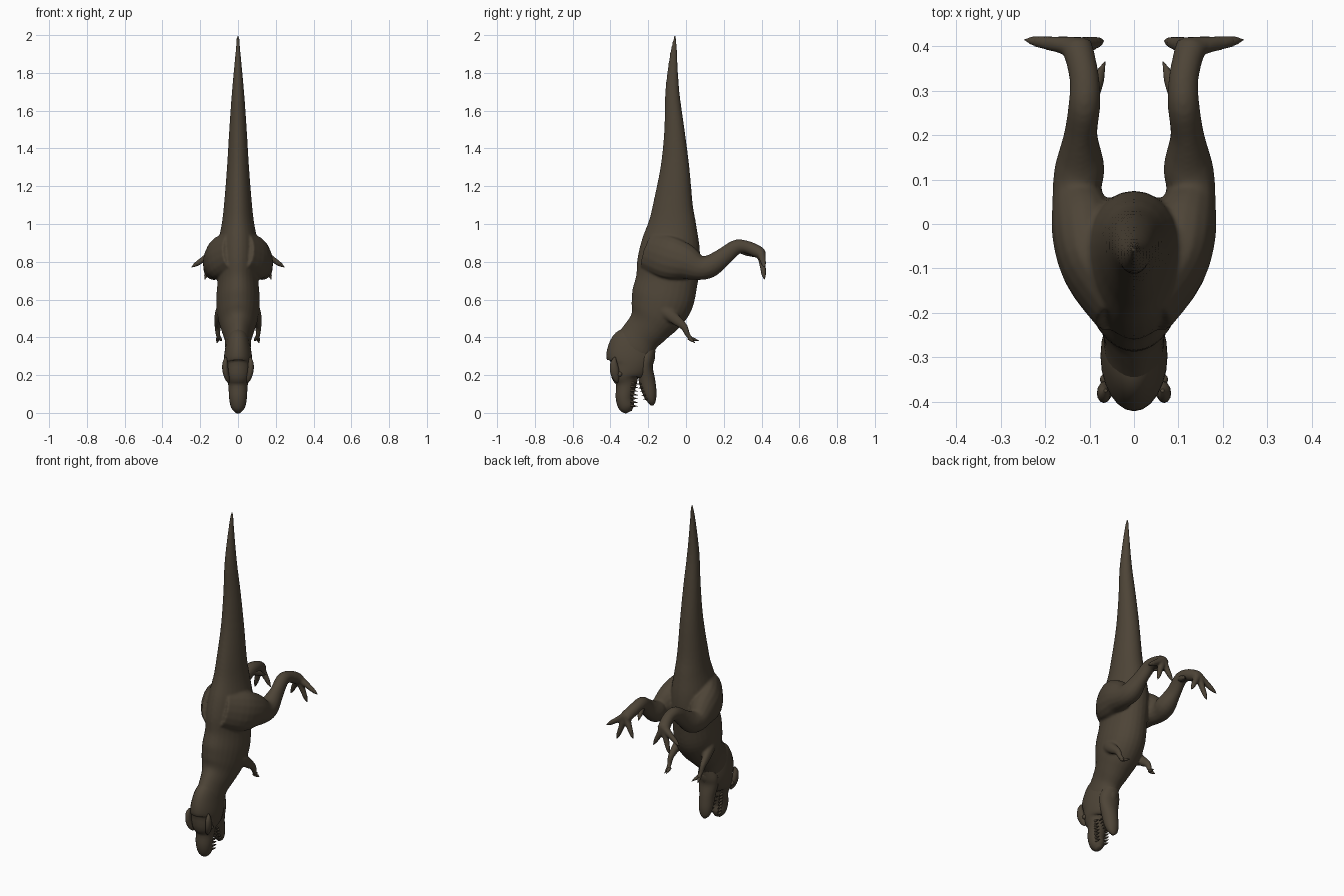
import bpy, bmesh, math
from mathutils import Vector

cube = bpy.data.objects.get("Cube")
if cube:
    bpy.data.objects.remove(cube)

hide = bpy.data.materials.new("dark brown hide")
hide.use_nodes = True
HIDE_COLOUR = (.075, .058, .038, 1)
hide.diffuse_color = HIDE_COLOUR
shader = next(n for n in hide.node_tree.nodes if n.type == 'BSDF_PRINCIPLED')
shader.inputs["Base Color"].default_value = HIDE_COLOUR
shader.inputs["Roughness"].default_value = .8


def spline(rows, steps):
    """Catmull-Rom interpolation of every column in the rows."""
    rows = [Vector(r) for r in rows]
    padded = [rows[0]] + rows + [rows[-1]]
    result = []
    for p, q, r, s in zip(padded, padded[1:], padded[2:], padded[3:]):
        for i in range(steps):
            t = i / steps
            result.append(q + (r - p) * (t / 2)
                          + (p * 2 - q * 5 + r * 4 - s) * (t * t / 2)
                          + (q * 3 - p - r * 3 + s) * (t ** 3 / 2))
    return result + [rows[-1]]


def loft(bm, rows, sides=16, steps=4, egg=0, mirror=1):
    """Skin elliptical rings given as x, y, z, side radius, other radius."""
    path = spline(rows, steps)
    centres = [Vector((r[0] * mirror, r[1], r[2])) for r in path]
    rings = []
    for i, row in enumerate(path):
        ahead = centres[min(i + 1, len(path) - 1)]
        behind = centres[max(i - 1, 0)]
        along = (ahead - behind).normalized()
        side = Vector((1, 0, 0))
        side = (side - along * side.dot(along)).normalized()
        up = along.cross(side)
        ring = []
        for k in range(sides):
            angle = math.tau * k / sides
            u, v = math.cos(angle), math.sin(angle)
            wide = max(row[3], .001) * u * (1 - egg * v)
            ring.append(bm.verts.new(centres[i] + side * wide + up * max(row[4], .001) * v))
        rings.append(ring)
    for a, b in zip(rings, rings[1:]):
        for k in range(sides):
            n = (k + 1) % sides
            bm.faces.new((a[k], a[n], b[n], b[k]))
    bm.faces.new(rings[0])
    bm.faces.new(rings[-1])


def finish(bm, name, angle=60):
    bmesh.ops.recalc_face_normals(bm, faces=bm.faces)
    mesh = bpy.data.meshes.new(name)
    bm.to_mesh(mesh)
    bm.free()
    mesh.materials.append(hide)
    obj = bpy.data.objects.new(name, mesh)
    bpy.context.collection.objects.link(obj)
    bpy.ops.object.select_all(action='DESELECT')
    obj.select_set(True)
    bpy.context.view_layer.objects.active = obj
    bpy.ops.object.shade_smooth_by_angle(angle=math.radians(angle))
    return obj


def column(rows):
    """Rows of height, back edge, belly edge and half width."""
    return [(0, (a + b) / 2, z, w, (b - a) / 2) for z, a, b, w in rows]


def spike(bm, base, tip, radius, mirror=1):
    """Slim tapered claw or tooth."""
    middle = (Vector(base) + Vector(tip)) / 2
    loft(bm, [(*base, radius, radius), (*middle, radius * .75, radius * .75),
              (*tip, 0, 0)], sides=8, steps=2, mirror=mirror)


# Tail, trunk and neck
torso = column([
    (2, -.062, -.05, .006), (1.9, -.085, -.047, .014), (1.7, -.11, -.035, .032),
    (1.5, -.115, -.008, .046), (1.3, -.135, .018, .058), (1.1, -.175, .037, .074),
    (1, -.2, .055, .086), (.9, -.235, .072, .105), (.8, -.258, .075, .11),
    (.7, -.266, .062, .108), (.6, -.292, .04, .115), (.52, -.303, -.015, .108),
    (.46, -.31, -.08, .09), (.4, -.35, -.14, .07), (.33, -.4, -.17, .066),
    (.28, -.39, -.2, .05)])

# Hind leg from hip to foot
leg = [(.04, -.2, .86, .05, .1), (.098, -.1, .825, .065, .115),
       (.112, -.01, .8, .074, .098), (.128, .07, .768, .056, .066),
       (.122, .13, .778, .056, .06), (.12, .2, .828, .038, .048),
       (.112, .265, .877, .036, .04), (.111, .32, .878, .034, .034),
       (.12, .37, .858, .034, .034), (.13, .402, .84, .036, .03)]

# Small foreleg
arm = [(.07, -.17, .58, .03, .045), (.095, -.1, .53, .026, .036),
       (.104, -.05, .49, .022, .028), (.107, -.01, .455, .017, .02),
       (.106, .008, .415, .013, .014), (.1, .028, .392, .013, .011)]

toe_tips = [(.225, .412, .785), (.168, .412, .73), (.08, .41, .755)]
ankle = Vector((.128, .398, .85))

bm = bmesh.new()
loft(bm, torso, sides=28, egg=.12)
for s in (1, -1):
    loft(bm, leg, mirror=s)
    loft(bm, arm, mirror=s)
    for tip in toe_tips:
        mid = ankle.lerp(Vector(tip), .55)
        loft(bm, [(*ankle, .024, .024), (*mid, .017, .018), (*tip, .013, .013)],
             sides=12, mirror=s)
body = finish(bm, "body")

# Blend the limbs into the trunk
remesh = body.modifiers.new("blend", 'REMESH')
remesh.mode = 'VOXEL'
remesh.voxel_size = .007
remesh.use_smooth_shade = True
soften = body.modifiers.new("soften", 'SMOOTH')
soften.factor = .5
soften.iterations = 5

# Skull with upper jaw
bm = bmesh.new()
loft(bm, column([(.4, -.34, -.17, .05), (.36, -.398, -.16, .064),
                 (.3, -.422, -.165, .074), (.25, -.415, -.185, .075),
                 (.2, -.4, -.24, .069), (.15, -.372, -.262, .052),
                 (.08, -.372, -.28, .047), (.03, -.355, -.272, .037),
                 (.004, -.32, -.285, .014)]), sides=24)
finish(bm, "skull")

# Lower jaw
bm = bmesh.new()
loft(bm, column([(.34, -.24, -.16, .045), (.29, -.255, -.168, .062),
                 (.24, -.255, -.176, .06), (.17, -.25, -.163, .046),
                 (.1, -.227, -.155, .04), (.06, -.203, -.16, .028),
                 (.04, -.187, -.172, .008)]), sides=20)
finish(bm, "lower_jaw")

# Brow ridges and eyes
for s, label in ((1, "left"), (-1, "right")):
    bm = bmesh.new()
    loft(bm, [(.064, -.375, .295, .004, .004), (.068, -.382, .265, .014, .018),
              (.066, -.378, .22, .016, .024), (.056, -.37, .18, .012, .016),
              (.048, -.362, .16, .003, .003)], sides=12, mirror=s)
    finish(bm, label + "_brow")
    bm = bmesh.new()
    bmesh.ops.create_uvsphere(bm, u_segments=12, v_segments=8, radius=.013)
    bmesh.ops.translate(bm, verts=bm.verts, vec=(.064 * s, -.35, .205))
    finish(bm, label + "_eye")

# Teeth along both jaws
bm = bmesh.new()
for s in (1, -1):
    for i in range(7):
        z = .04 + i * .02
        x = .03 + .002 * i
        spike(bm, (x, -.292, z), (x, -.255, z - .006), .007, s)
    for i in range(5):
        z = .075 + i * .02
        y = -.205 - .008 * i
        spike(bm, (.026 + .002 * i, y, z), (.026 + .002 * i, y - .022, z - .004), .005, s)
finish(bm, "teeth")

# Claws on toes, heels and hands
for s, label in ((1, "left"), (-1, "right")):
    bm = bmesh.new()
    for tip in toe_tips:
        tip = Vector(tip)
        reach = (tip - ankle).normalized()
        spike(bm, tip - reach * .012, tip + reach * .026, .012, s)
    spike(bm, (.098, .29, .865), (.065, .366, .825), .02, s)
    finish(bm, label + "_foot_claws")
    bm = bmesh.new()
    spike(bm, (.098, .018, .395), (.086, .068, .382), .011, s)
    spike(bm, (.104, .015, .398), (.112, .048, .37), .011, s)
    finish(bm, label + "_hand_claws")
